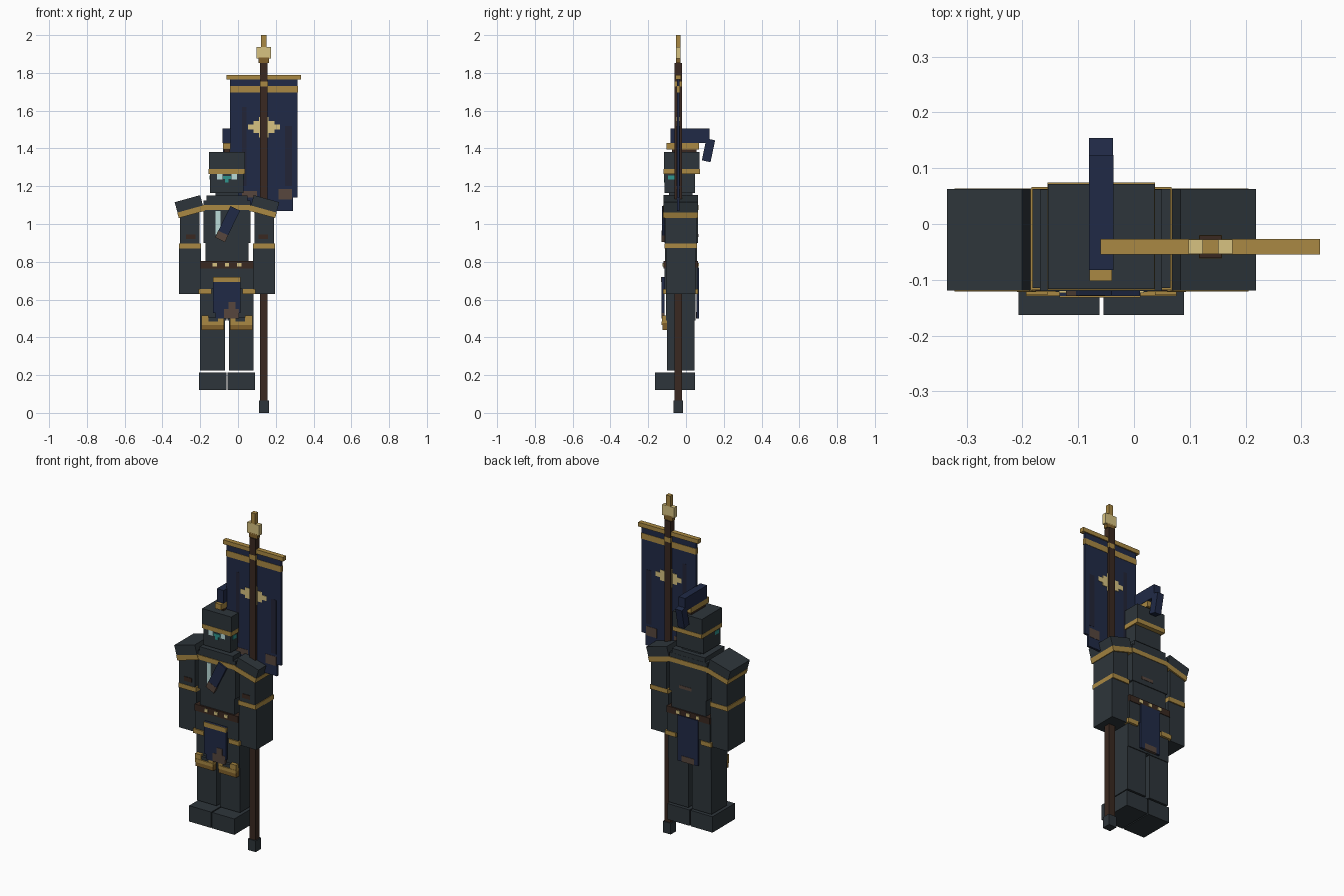
import bpy, bmesh, math
from mathutils import Matrix, Vector

AXIS = -0.0585  # the figure's mirror plane; the banner pole stands beside it


def material(name, rgb):
    m = bpy.data.materials.new(name)
    m.diffuse_color = (*rgb, 1)
    return m


SLATE = material("dark slate", (0.027, 0.036, 0.043))
NAVY = material("navy cloth", (0.0145, 0.023, 0.062))
FOLD = material("dark navy fold", (0.016, 0.018, 0.038))
GOLD = material("gold", (0.40, 0.25, 0.056))
OLD_GOLD = material("dark gold", (0.22, 0.12, 0.025))
PALE = material("pale gold", (0.68, 0.54, 0.22))
BROWN = material("dark brown", (0.042, 0.022, 0.015))
WORN = material("worn brown", (0.095, 0.062, 0.048))
TEAL = material("teal", (0.03, 0.30, 0.27))
ICE = material("pale ice", (0.50, 0.72, 0.70))


def solid(name, centre, size, mat, ry=0, rx=0, shift=(0, 0, 0)):
    """Box of a given size, shifted in its own frame, then tilted about centre."""
    bm = bmesh.new()
    bmesh.ops.create_cube(bm, size=1)
    tilt = Matrix.Rotation(math.radians(ry), 4, 'Y') @ Matrix.Rotation(math.radians(rx), 4, 'X')
    bm.transform(Matrix.Translation(Vector(centre)) @ tilt
                 @ Matrix.Translation(Vector(shift)) @ Matrix.Diagonal((*size, 1)))
    me = bpy.data.meshes.new(name)
    bm.to_mesh(me)
    bm.free()
    me.materials.append(mat)
    ob = bpy.data.objects.new(name, me)
    bpy.context.collection.objects.link(ob)
    return ob


def box(name, x, y, z, mat):
    """Upright box from its (low, high) ranges."""
    r = (x, y, z)
    return solid(name, [(a + b) / 2 for a, b in r], [b - a for a, b in r], mat)


def pair(name, x, y, z, mat):
    """Upright box on both sides of the figure."""
    box(name + "_left", x, y, z, mat)
    box(name + "_right", (2 * AXIS - x[1], 2 * AXIS - x[0]), y, z, mat)


# Legs, boots and knee guards
pair("boot", (-0.207, -0.062), (-0.163, 0.047), (0.12, 0.214), SLATE)
pair("shin", (-0.2, -0.07), (-0.1, 0.045), (0.225, 0.49), SLATE)
pair("thigh", (-0.2, -0.062), (-0.105, 0.05), (0.49, 0.66), SLATE)
pair("knee_guard", (-0.193, -0.075), (-0.125, -0.09), (0.44, 0.475), OLD_GOLD)
pair("knee_rim", (-0.193, -0.075), (-0.129, -0.09), (0.465, 0.485), GOLD)
pair("knee_outer_corner", (-0.193, -0.155), (-0.127, -0.09), (0.485, 0.515), GOLD)
pair("knee_inner_corner", (-0.105, -0.075), (-0.127, -0.09), (0.485, 0.505), GOLD)
pair("knee_plate", (-0.155, -0.105), (-0.122, -0.09), (0.485, 0.505), SLATE)

# Hip skirt with gold hems
box("hips", (-0.2, 0.083), (-0.115, 0.06), (0.655, 0.77), SLATE)
pair("front_hem", (-0.21, -0.14), (-0.122, -0.085), (0.63, 0.656), GOLD)
pair("back_hem", (-0.21, -0.14), (0.03, 0.064), (0.63, 0.656), GOLD)

# Tabard, front and back
box("front_tabard", (-0.133, 0.012), (-0.129, -0.114), (0.53, 0.72), NAVY)
box("tabard_trim", (-0.133, 0.012), (-0.132, -0.113), (0.692, 0.72), GOLD)
box("tabard_ragged_edge", (-0.12, -0.075), (-0.129, -0.114), (0.5, 0.53), NAVY)
box("tabard_worn_edge", (-0.075, 0.005), (-0.131, -0.113), (0.5, 0.55), WORN)
box("tabard_worn_peak", (-0.05, -0.012), (-0.131, -0.113), (0.55, 0.588), WORN)
box("back_tabard", (-0.125, 0.008), (0.055, 0.068), (0.5, 0.77), NAVY)
box("back_tabard_worn_edge", (-0.1, -0.02), (0.054, 0.07), (0.5, 0.535), WORN)

# Torso, belt and collar
box("abdomen", (-0.172, 0.055), (-0.11, 0.058), (0.76, 0.91), SLATE)
box("chest", (-0.182, 0.065), (-0.115, 0.063), (0.9, 1.125), SLATE)
box("chest_trim", (-0.184, 0.067), (-0.118, 0.066), (1.073, 1.1), GOLD)
box("collar", (-0.168, 0.05), (-0.12, 0.062), (1.12, 1.152), SLATE)
box("neck", (-0.12, 0.003), (-0.09, 0.035), (1.14, 1.19), SLATE)
box("belt", (-0.2, 0.083), (-0.12, 0.064), (0.765, 0.803), BROWN)
for i in range(3):
    x = AXIS + (i - 1) * 0.065
    box(f"belt_stud_{i}", (x - 0.011, x + 0.011), (-0.124, 0.068), (0.776, 0.794), PALE)
box("chest_stripe", (-0.12, -0.093), (-0.119, -0.11), (0.945, 1.07), ICE)
box("back_scuff", (-0.08, 0.0), (0.06, 0.065), (0.93, 0.948), WORN)
solid("sash", (-0.055, -0.12, 1.0), (0.057, 0.016, 0.185), NAVY, ry=26)
solid("sash_worn_end", (-0.055, -0.12, 1.0), (0.058, 0.018, 0.04), WORN, ry=26, shift=(0, 0, -0.073))

# Arms
pair("upper_arm", (-0.308, -0.205), (-0.112, 0.055), (0.88, 1.07), SLATE)
pair("forearm", (-0.312, -0.197), (-0.107, 0.05), (0.63, 0.872), SLATE)
pair("arm_band", (-0.312, -0.197), (-0.114, 0.057), (0.87, 0.897), GOLD)
pair("arm_scuff", (-0.275, -0.225), (-0.115, -0.11), (0.92, 0.945), BROWN)

# Tilted pauldrons with gold rims
for side, s in (("left", -1), ("right", 1)):
    c = (AXIS + s * 0.198, -0.0285, 1.093)
    solid("pauldron_" + side, c, (0.14, 0.182, 0.085), SLATE, ry=s * 15.5)
    solid("pauldron_rim_" + side, c, (0.143, 0.185, 0.03), GOLD, ry=s * 15.5, shift=(0, 0, -0.029))

# Head and helmet
box("face", (-0.148, 0.03), (-0.113, 0.047), (1.165, 1.27), SLATE)
box("helmet", (-0.154, 0.037), (-0.116, 0.072), (1.288, 1.38), SLATE)
box("helmet_band", (-0.155, 0.038), (-0.118, 0.074), (1.265, 1.29), GOLD)
pair("eye", (-0.112, -0.083), (-0.117, -0.11), (1.236, 1.264), ICE)
box("visor_light", (-0.08, -0.037), (-0.117, -0.11), (1.238, 1.255), TEAL)
box("visor_drop", (-0.068, -0.049), (-0.117, -0.11), (1.22, 1.238), TEAL)
pair("temple_light", (-0.15, -0.146), (-0.095, -0.06), (1.236, 1.258), TEAL)

# Crest and hanging plume
box("crest_foot", (-0.074, -0.043), (-0.075, 0.055), (1.375, 1.4), BROWN)
box("crest_base", (-0.08, -0.039), (-0.102, 0.068), (1.395, 1.428), GOLD)
box("plume", (-0.081, -0.037), (-0.082, 0.124), (1.428, 1.505), NAVY)
solid("plume_tail", (-0.059, 0.119, 1.39), (0.043, 0.047, 0.118), NAVY, rx=-12)

# Banner pole and finial
PX, PY = 0.137, -0.041
box("pole", (PX - 0.02, PX + 0.02), (PY - 0.02, PY + 0.02), (0.05, 1.853), BROWN)
box("pole_foot", (PX - 0.026, PX + 0.026), (PY - 0.026, PY + 0.026), (0, 0.066), SLATE)
box("pole_collar", (PX - 0.021, PX + 0.021), (PY - 0.021, PY + 0.021), (1.727, 1.755), GOLD)
box("finial_neck", (PX - 0.028, PX + 0.028), (PY - 0.013, PY + 0.013), (1.853, 1.882), OLD_GOLD)
box("finial", (PX - 0.039, PX + 0.039), (PY - 0.013, PY + 0.013), (1.875, 1.937), PALE)
box("finial_tip", (PX - 0.014, PX + 0.014), (PY - 0.013, PY + 0.013), (1.937, 2.0), GOLD)
box("crossbar", (-0.06, 0.333), (PY - 0.014, PY + 0.014), (1.765, 1.79), GOLD)


# Banner cloth, folds, trim and emblem, seen on both faces
def cloth(name, x, z, mat, half):
    box(name, x, (PY - half, PY + half), z, mat)


cloth("banner", (-0.042, 0.316), (1.14, 1.765), NAVY, 0.007)
cloth("banner_lower_edge", (0.0, 0.29), (1.07, 1.14), NAVY, 0.007)
cloth("banner_trim", (-0.043, 0.317), (1.695, 1.73), GOLD, 0.009)
cloth("banner_fold_left", (0.02, 0.045), (1.2, 1.62), FOLD, 0.008)
cloth("banner_fold_right", (0.25, 0.285), (1.2, 1.52), FOLD, 0.008)
cloth("banner_worn_left", (0.02, 0.1), (1.14, 1.175), WORN, 0.0085)
cloth("banner_worn_right", (0.215, 0.285), (1.13, 1.185), WORN, 0.0085)
for i, (w, h) in enumerate(((0.085, 0.014), (0.055, 0.031), (0.025, 0.054))):
    cloth(f"emblem_{i}", (PX - w, PX + w), (1.513 - h, 1.513 + h), PALE, 0.0095 + i * 0.0003)
